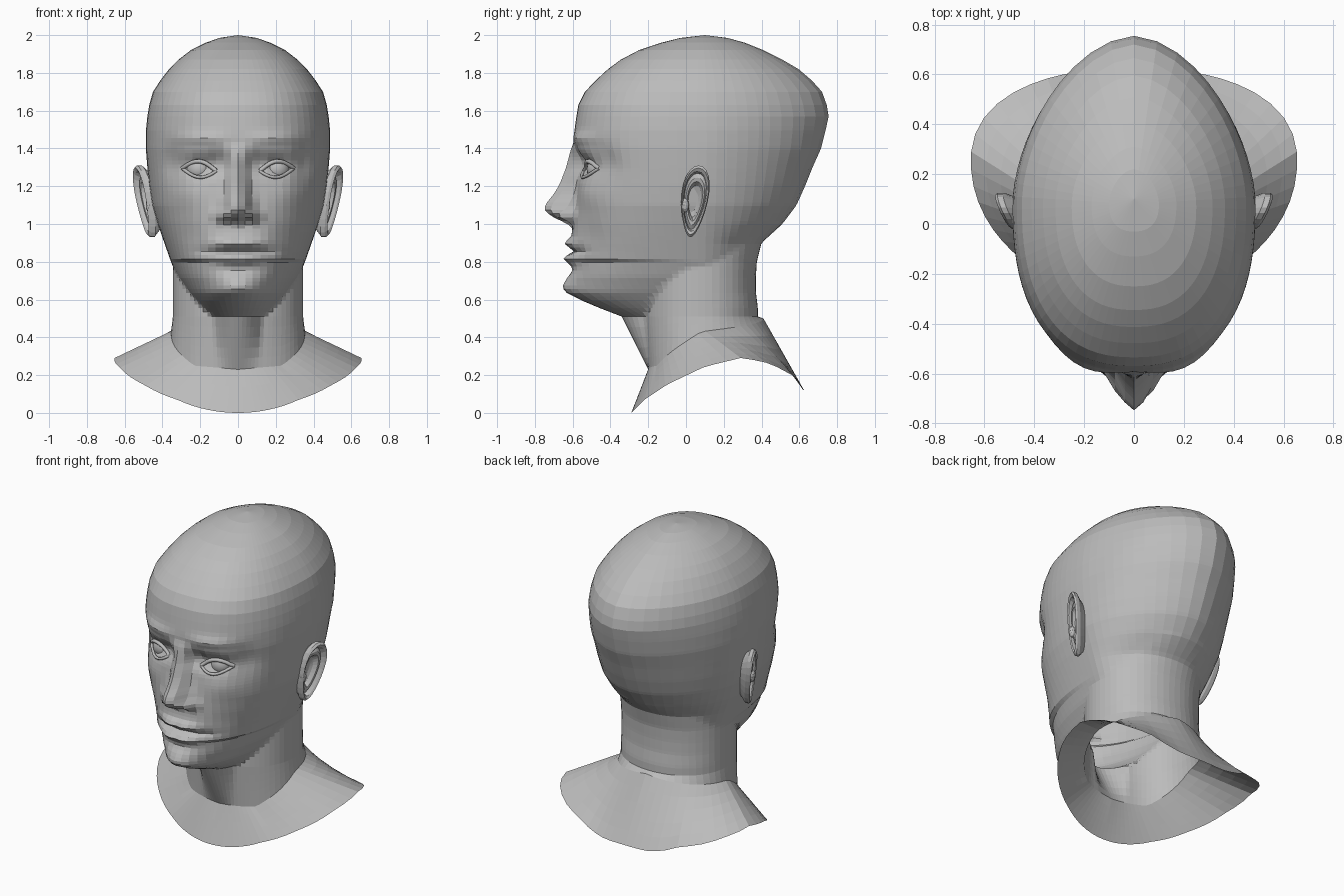
import bpy, bmesh, math
from mathutils import Vector
from mathutils.bvhtree import BVHTree

if "Cube" in bpy.data.objects:
    bpy.data.objects.remove(bpy.data.objects["Cube"])

clay = bpy.data.materials.new("clay_grey")
clay.use_nodes = True
GREY = (0.5, 0.5, 0.5, 1)
clay.diffuse_color = GREY
clay.node_tree.nodes["Principled BSDF"].inputs["Base Color"].default_value = GREY


def lookup(table, t):
    """Interpolate rows of (key, values...) sorted by rising key."""
    if t <= table[0][0]:
        return table[0][1:]
    for a, b in zip(table, table[1:]):
        if t <= b[0]:
            k = (t - a[0]) / (b[0] - a[0])
            return [p + (q - p) * k for p, q in zip(a[1:], b[1:])]
    return table[-1][1:]


def add_object(name, bm):
    bmesh.ops.recalc_face_normals(bm, faces=bm.faces)
    mesh = bpy.data.meshes.new(name)
    bm.to_mesh(mesh)
    bm.free()
    mesh.materials.append(clay)
    obj = bpy.data.objects.new(name, mesh)
    bpy.context.collection.objects.link(obj)
    return obj


def loft(bm, rings):
    """Join closed rings of points with quads; return the vertex rings."""
    loops = [[bm.verts.new(p) for p in ring] for ring in rings]
    for a, b in zip(loops, loops[1:]):
        for i in range(len(a)):
            j = (i + 1) % len(a)
            bm.faces.new((a[i], a[j], b[j], b[i]))
    return loops


def cap(bm, loop, point):
    tip = bm.verts.new(point)
    for i in range(len(loop)):
        bm.faces.new((loop[i], loop[(i + 1) % len(loop)], tip))


# Skull and jaw outline: height, front y, back y, half width
SKULL = [(.51, -.34, .38, .17), (.56, -.47, .38, .21), (.6, -.56, .375, .24),
         (.64, -.615, .37, .27), (.72, -.62, .37, .32), (.8, -.61, .375, .355),
         (.9, -.61, .40, .39), (1, -.6, .51, .425), (1.1, -.59, .585, .455),
         (1.2, -.58, .63, .47), (1.3, -.58, .67, .48), (1.4, -.595, .715, .488),
         (1.5, -.59, .74, .487), (1.57, -.58, .755, .48), (1.63, -.57, .745, .47),
         (1.7, -.535, .72, .45), (1.8, -.44, .63, .385), (1.87, -.345, .51, .315),
         (1.92, -.25, .41, .25), (1.96, -.13, .31, .17), (1.985, -.03, .22, .1)]
# Nose: height, projection, half width
NOSE = [(.985, 0, .07), (1.015, .06, .07), (1.045, .125, .068), (1.08, .16, .066),
        (1.11, .15, .064), (1.16, .115, .055), (1.22, .085, .048),
        (1.3, .055, .042), (1.36, .03, .045), (1.43, 0, .06)]
# Soft face forms: x, z, spread x, spread z, outward amount
FORMS = [(.2, 1.31, .09, .055, -.05), (.1, 1.33, .04, .06, -.035),
         (.2, 1.455, .13, .03, .02), (.35, 1.33, .05, .1, -.03),
         (.27, 1.16, .09, .07, .015), (.085, 1.045, .03, .03, .055),
         (.04, 1.01, .018, .016, -.05), (.25, .92, .07, .1, -.015),
         (.04, .9, .075, .022, .035), (.04, .815, .085, .024, .04),
         (.06, .858, .1, .01, -.028), (0, .755, .09, .025, -.015),
         (0, .665, .1, .045, .035), (.17, .86, .025, .03, -.015)]
CENTRE = .08
SEGS = 64


def radius(th, w, front, back, nf, nb):
    s, c = math.cos(th), math.sin(th)
    depth, n = (front, nf) if s > 0 else (back, nb)
    return (abs(c / w) ** n + abs(s / depth) ** n) ** (-1 / n)


def relief(x, z):
    x = abs(x)
    out, width = lookup(NOSE, z)
    total = out * math.exp(-(x / width) ** 2.5)
    for fx, fz, sx, sz, amount in FORMS:
        total += amount * math.exp(-((x - fx) / sx) ** 2 - ((z - fz) / sz) ** 2)
    return total


def angles():
    for i in range(SEGS):
        u = 2 * i / SEGS - 1
        yield math.pi * u * (.55 + .45 * abs(u))


def head_ring(z):
    front, back, w = lookup(SKULL, z)
    ring = []
    for th in angles():
        r = radius(th, w, CENTRE - front, back - CENTRE, 2.4 if z > .8 else 2.1, 1.75)
        if z < 1:
            r = max(r, radius(th, .345, .31, back - CENTRE, 2.2, 2.1))
        x, y = r * math.sin(th), CENTRE - r * math.cos(th)
        y -= relief(x, z) * min(1, max(0, math.cos(th) / .4))
        ring.append(Vector((x, y, z)))
    return ring


def collar_ring():
    ring = []
    for th in angles():
        r = radius(th, .355, .28, .33, 2.4, 2.1)
        z = lookup([(0, .23), (.25, .25), (.5, .43), (1, .5)], abs(th) / math.pi)[0]
        ring.append(Vector((r * math.sin(th), CENTRE - r * math.cos(th), z)))
    return ring


def rim_ring():
    height = [(-.29, 0), (-.22, .07), (-.1, .15), (.1, .245), (.3, .293),
              (.45, .26), (.58, .19), (.62, .12)]
    ring = []
    for th in angles():
        r = radius(th, .655, .54, .375, 2, 2.3)
        y = .25 - r * math.cos(th)
        ring.append(Vector((r * math.sin(th), y, lookup(height, y)[0])))
    return ring


def between(a, b, steps):
    return [[p.lerp(q, k / steps) for p, q in zip(a, b)] for k in range(1, steps + 1)]


# Head, neck and shoulder edge as one open shell
jaw, collar, rim = head_ring(.51), collar_ring(), rim_ring()
rings = between(rim, collar, 5)[::-1]
rings = [rim] + between(rim, collar, 5) + between(collar, jaw, 5)
z = .535
while z < 1.5:
    rings.append(head_ring(z))
    z += .02
for z in (1.52, 1.57, 1.63, 1.7, 1.76, 1.82, 1.87, 1.92, 1.96, 1.985):
    rings.append(head_ring(z))
bm = bmesh.new()
loops = loft(bm, rings)
cap(bm, loops[-1], (0, .1, 2))
surface = BVHTree.FromBMesh(bm)
add_object("head_and_neck", bm)


def face_y(x, z):
    return surface.ray_cast(Vector((x, -2, z)), Vector((0, 1, 0)))[0].y


# Eyes with upper and lower lids
def lid(name, side, arch, thick):
    curve = bpy.data.curves.new(name, "CURVE")
    curve.dimensions = "3D"
    curve.bevel_depth = thick
    curve.bevel_resolution = 1
    line = curve.splines.new("POLY")
    line.points.add(10)
    for i, p in enumerate(line.points):
        k = i / 10
        x = side * (.115 + .18 * k)
        bow = math.sin(math.pi * k)
        z = 1.28 + .015 * k + arch * bow
        p.co = (x, face_y(x, z) - .014 * bow, z, 1)
    curve.materials.append(clay)
    bpy.context.collection.objects.link(bpy.data.objects.new(name, curve))


# Ear cross-section from the hidden root to the inner bowl: scale, outward
EAR = [(.6, -.09), (.85, -.04), (1, -.015), (1, .008), (.93, .02), (.84, .012),
       (.78, -.014), (.66, -.002), (.55, -.004), (.44, -.03), (.25, -.038)]


def ear(name, side):
    rings = []
    for scale, out in EAR:
        ring = []
        for i in range(24):
            a = math.tau * i / 24
            v = math.sin(a) * scale
            u = math.cos(a) * scale * (.8 + .22 * math.sin(a))
            y = .045 + .088 * u + .022 * v
            x = .492 + .035 * u + .035 * v + out
            ring.append((side * x, y, 1.12 + .19 * v))
        rings.append(ring)
    bm = bmesh.new()
    loops = loft(bm, rings)
    cap(bm, loops[-1], (side * .452, .045, 1.12))
    add_object(name, bm)


for side, word in ((1, "left"), (-1, "right")):
    bm = bmesh.new()
    bmesh.ops.create_uvsphere(bm, u_segments=20, v_segments=12, radius=.07)
    bmesh.ops.translate(bm, verts=bm.verts,
                        vec=(side * .205, face_y(side * .205, 1.29) + .045, 1.29))
    eye = add_object(word + "_eyeball", bm)
    for poly in eye.data.polygons:
        poly.use_smooth = True
    lid(word + "_upper_lid", side, .045, .012)
    lid(word + "_lower_lid", side, -.04, .009)
    ear(word + "_ear", side)
    # Small flap in front of the ear opening
    bm = bmesh.new()
    bmesh.ops.create_icosphere(bm, subdivisions=2, radius=.03)
    bmesh.ops.scale(bm, verts=bm.verts, vec=(.7, .7, 1.3))
    bmesh.ops.translate(bm, verts=bm.verts, vec=(side * .468, -.005, 1.1))
    add_object(word + "_ear_flap", bm)
